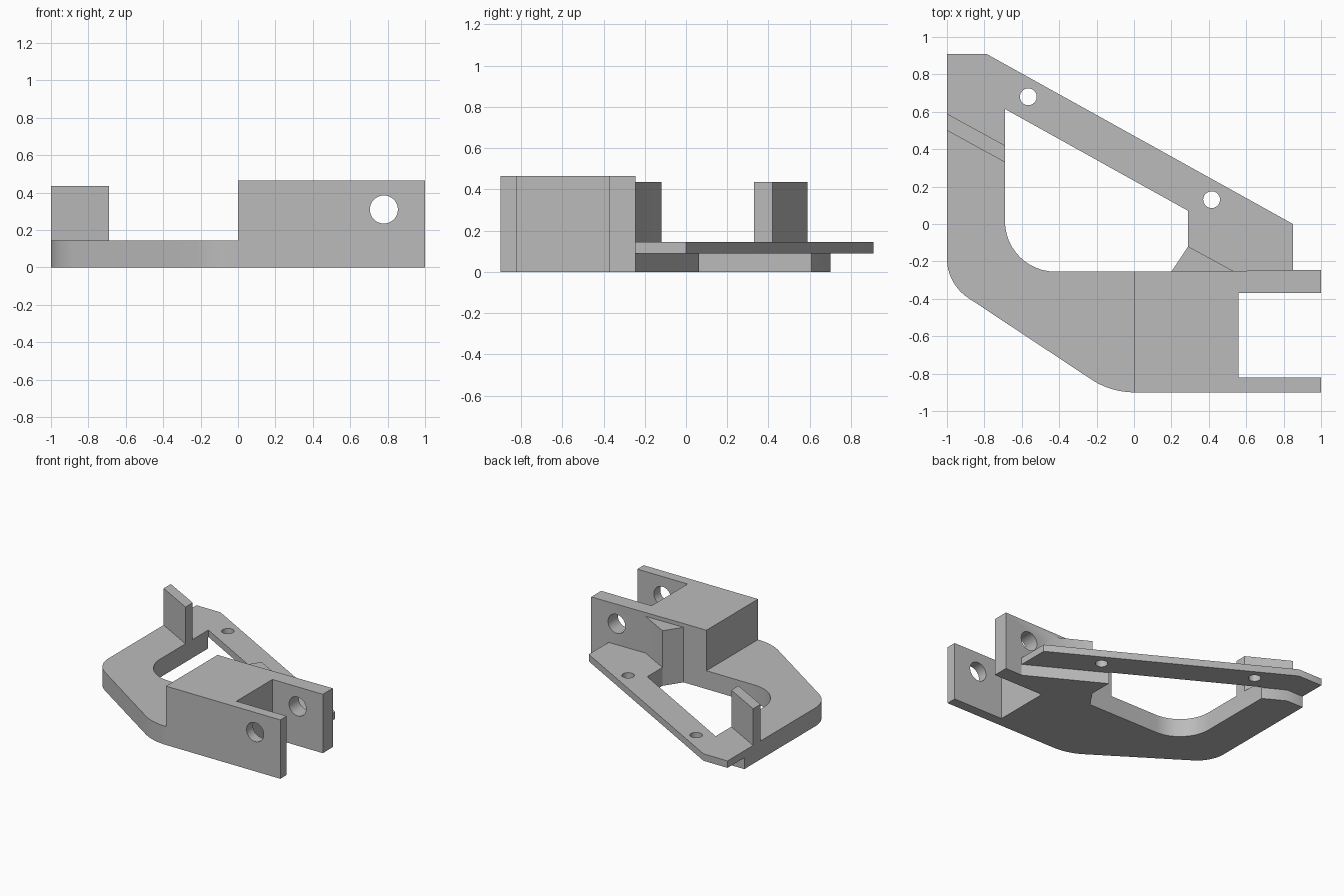
import bpy, bmesh, math
from mathutils import Vector

cube = bpy.data.objects.get("Cube")
if cube:
    bpy.data.objects.remove(cube, do_unlink=True)

grey = bpy.data.materials.new("plain_grey")
grey.use_nodes = True
grey.diffuse_color = (0.5, 0.5, 0.5, 1)
grey.node_tree.nodes["Principled BSDF"].inputs["Base Color"].default_value = (0.5, 0.5, 0.5, 1)


def fillet(before, corner, after, radius, steps=12):
    """Points of a tangent arc that rounds a corner."""
    c = Vector(corner)
    u = (Vector(before) - c).normalized()
    v = (Vector(after) - c).normalized()
    half = u.angle(v) / 2
    start = c + u * radius / math.tan(half)
    centre = c + (u + v).normalized() * radius / math.sin(half)
    arm = start - centre
    across = (-u - arm * (-u).dot(arm) / arm.length_squared).normalized() * radius
    sweep = math.pi - 2 * half
    return [tuple(centre + arm * math.cos(sweep * i / steps) + across * math.sin(sweep * i / steps))
            for i in range(steps + 1)]


def finish(name, bm):
    bmesh.ops.recalc_face_normals(bm, faces=bm.faces)
    mesh = bpy.data.meshes.new(name)
    bm.to_mesh(mesh)
    bm.free()
    mesh.materials.append(grey)
    obj = bpy.data.objects.new(name, mesh)
    bpy.context.collection.objects.link(obj)
    return obj


def prism(name, outline, z0, z1):
    bm = bmesh.new()
    face = bm.faces.new([bm.verts.new((x, y, z0)) for x, y in outline])
    top = bmesh.ops.extrude_face_region(bm, geom=[face])["geom"]
    bmesh.ops.translate(bm, vec=(0, 0, z1 - z0),
                        verts=[g for g in top if isinstance(g, bmesh.types.BMVert)])
    return finish(name, bm)


def rod(name, radius, depth, location, tilt=0):
    bm = bmesh.new()
    bmesh.ops.create_cone(bm, cap_ends=True, segments=32, radius1=radius, radius2=radius, depth=depth)
    obj = finish(name, bm)
    obj.location = location
    obj.rotation_euler.x = tilt
    return obj


def combine(target, other, operation):
    other.hide_render = True
    bpy.context.view_layer.update()
    mod = target.modifiers.new(operation.lower(), 'BOOLEAN')
    mod.operation, mod.solver, mod.object = operation, 'EXACT', other
    bpy.ops.object.select_all(action='DESELECT')
    bpy.context.view_layer.objects.active = target
    target.select_set(True)
    bpy.ops.object.modifier_apply(modifier=mod.name)
    bpy.data.objects.remove(other, do_unlink=True)


# Flat frame with rounded outer corners
left, low = (-1, -0.32), (-0.124, -0.9)
outline = [(-1, 0.91), (-0.79, 0.91), (0.85, 0), (0.85, -0.3), (0.5, -0.3), (0.5, -0.9)]
outline += fillet((0.5, -0.9), low, left, 0.413)
outline += fillet(low, left, (-1, 0.91), 0.253)
bracket = prism("bracket", outline, 0, 0.145)

# Central window
window = [(-0.69, 0.615), (0.29, 0.07), (0.29, -0.12), (0.2, -0.255)]
window += fillet((0.2, -0.255), (-0.69, -0.255), (-0.69, 0.615), 0.27)
combine(bracket, prism("window_cutter", window, -0.1, 0.3), 'DIFFERENCE')

# Underside relief that thins the diagonal bar
relief = [(-1.2, 0.7), (-0.855, 0.7), (1, -0.33), (1.2, 1.2), (-1.2, 1.2)]
combine(bracket, prism("relief_cutter", relief, -0.1, 0.09), 'DIFFERENCE')

# Screw holes through the bar
for x, y in ((-0.565, 0.68), (0.415, 0.13)):
    combine(bracket, rod("screw_cutter", 0.045, 0.6, (x, y, 0.1)), 'DIFFERENCE')

# Forked hinge block
fork = [(0, -0.9), (1, -0.9), (1, -0.82), (0.56, -0.82), (0.56, -0.37),
        (1, -0.37), (1, -0.245), (0.2, -0.255), (0, -0.255)]
combine(bracket, prism("hinge_block", fork, 0, 0.465), 'UNION')

# Upright stops
far_stop = [(-1, 0.5), (-0.69, 0.33), (-0.69, 0.42), (-1, 0.59)]
near_stop = [(0.29, -0.12), (0.2, -0.255), (0.2, -0.3), (0.53, -0.3), (0.53, -0.251)]
for name, points in (("far_stop", far_stop), ("near_stop", near_stop)):
    combine(bracket, prism(name, points, 0.1, 0.435), 'UNION')

# Pin hole through both fork arms
combine(bracket, rod("pin_cutter", 0.075, 2, (0.78, -0.6, 0.31), math.pi / 2), 'DIFFERENCE')

bpy.ops.object.shade_smooth_by_angle(angle=math.radians(30))
